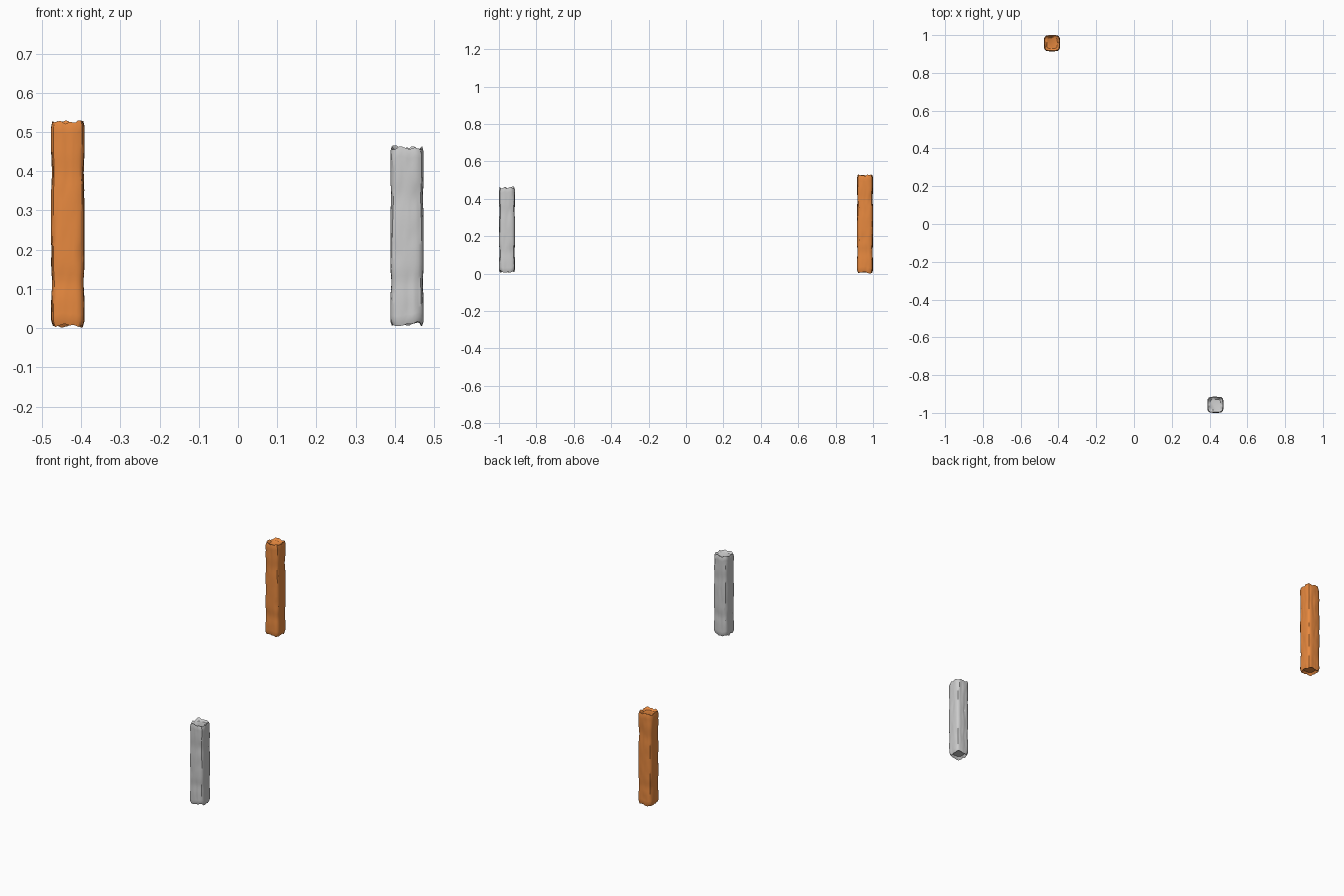
import bpy, bmesh, math
from mathutils import Vector, noise

if "Cube" in bpy.data.objects:
    bpy.data.objects.remove(bpy.data.objects["Cube"])

SIDES, ROWS = 40, 36


def rounded_square(a, half):
    # superellipse cross-section
    c, s = math.cos(a), math.sin(a)
    r = half / (abs(c) ** 4.5 + abs(s) ** 4.5) ** (1 / 4.5)
    return r * c, r * s


def weathered_post(name, cx, cy, z0, z1, seed, colour=None):
    bm = bmesh.new()
    height = z1 - z0
    rings = []

    def ring(scale, zfunc, carve=1.0):
        verts = []
        for i in range(SIDES):
            a = 2 * math.pi * i / SIDES
            z = zfunc(a)
            x, y = rounded_square(a, 0.042 * scale)
            # long vertical grain grooves
            n = noise.noise(Vector((x * 75 + seed, y * 75, z * 13)))
            k = 1 - carve * 0.09 * max(0.0, n)
            verts.append(bm.verts.new((cx + x * k, cy + y * k, z)))
        rings.append(verts)

    def jag(a, s):
        # uneven splintered end, 0..1
        n = noise.noise(Vector((math.cos(a) * 2.6 + s, math.sin(a) * 2.6, seed)))
        return min(1.0, max(0.0, 0.4 + n))

    def side_z(t):
        def f(a):
            lo = z0 + 0.012 * jag(a, 3.1)
            hi = z1 - 0.012 * jag(a, 8.7)
            return lo + (hi - lo) * t
        return f

    # recessed bottom, worn sides, recessed top
    ring(0.66, lambda a: z0 + 0.016, 0)
    ring(0.91, side_z(0))
    for j in range(1, ROWS):
        t = j / ROWS
        waist = 0.06 * math.exp(-((t * height - 0.11) / 0.03) ** 2)
        waist += 0.05 * math.exp(-(((1 - t) * height - 0.13) / 0.035) ** 2)
        ring(1.015 - waist, side_z(t))
    ring(0.93, side_z(1))
    ring(0.66, lambda a: z1 - 0.014, 0)

    for lower, upper in zip(rings, rings[1:]):
        for i in range(SIDES):
            k = (i + 1) % SIDES
            bm.faces.new((lower[i], lower[k], upper[k], upper[i]))
    bm.faces.new(rings[0][::-1])
    bm.faces.new(rings[-1])

    mesh = bpy.data.meshes.new(name)
    bm.to_mesh(mesh)
    bm.free()
    obj = bpy.data.objects.new(name, mesh)
    bpy.context.collection.objects.link(obj)
    if colour:
        mat = bpy.data.materials.new(name + "_colour")
        mat.diffuse_color = colour
        mat.use_nodes = True
        mat.node_tree.nodes["Principled BSDF"].inputs["Base Color"].default_value = mat.diffuse_color
        mesh.materials.append(mat)
    bpy.ops.object.select_all(action='DESELECT')
    obj.select_set(True)
    bpy.context.view_layer.objects.active = obj
    bpy.ops.object.shade_smooth_by_angle(angle=math.radians(30))


# tall wooden post at the back, shorter grey post at the front
weathered_post("wooden_post", -0.434, 0.957, 0.002, 0.53, 1.7, (0.8, 0.25, 0.05, 1))
weathered_post("grey_post", 0.431, -0.957, 0.005, 0.466, 6.3)
